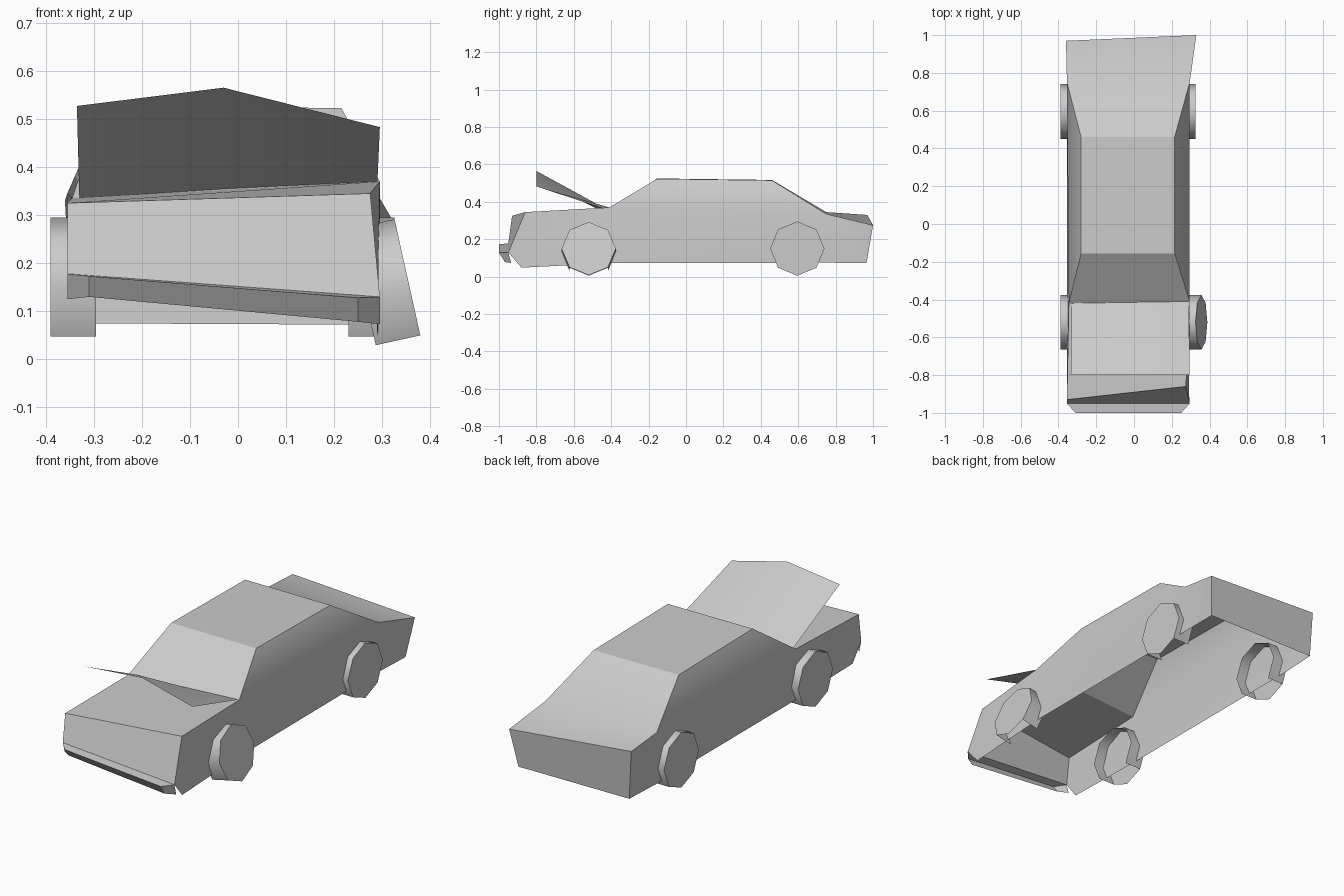
import bpy, bmesh, math
from mathutils import Vector, Matrix

if "Cube" in bpy.data.objects:
    bpy.data.objects.remove(bpy.data.objects["Cube"])


def make_object(name, verts, faces, angle):
    mesh = bpy.data.meshes.new(name)
    mesh.from_pydata(verts, [], faces)
    bm = bmesh.new()
    bm.from_mesh(mesh)
    bmesh.ops.recalc_face_normals(bm, faces=bm.faces)
    bm.to_mesh(mesh)
    bm.free()
    ob = bpy.data.objects.new(name, mesh)
    bpy.context.collection.objects.link(ob)
    bpy.ops.object.select_all(action='DESELECT')
    ob.select_set(True)
    bpy.context.view_layer.objects.active = ob
    bpy.ops.object.shade_smooth_by_angle(angle=math.radians(angle))
    return ob


# Body shell, open underneath: left/right point pairs running over the car
pairs = [
    ((-.355, -.95, .178), (.295, -.95, .13)),    # 0 grille bottom
    ((-.355, -.93, .325), (.275, -.86, .345)),   # 1 nose
    ((-.345, -.42, .335), (.295, -.41, .37)),    # 2 cowl
    ((-.28, -.155, .525), (.215, -.155, .523)),  # 3 roof front
    ((-.28, .46, .517), (.215, .46, .515)),      # 4 roof rear
    ((-.355, .75, .345), (.295, .75, .335)),     # 5 deck front
    ((-.36, .97, .33), (.33, 1.0, .275)),        # 6 tail
    ((-.345, .965, .075), (.30, .965, .072)),    # 7 tail bottom
    ((-.355, .75, .075), (.295, .75, .075)),     # 8 sill rear
    ((-.355, -.41, .075), (.295, -.41, .072)),   # 9 sill front
    ((-.355, -.88, .085), (.29, -.88, .048)),    # 10 fender bottom
]
verts = [p for pair in pairs for p in pair]
faces = [(2 * i, 2 * i + 1, 2 * i + 3, 2 * i + 2) for i in range(7)]
side_panels = [(0, 1, 2, 9, 10), (2, 3, 4, 5), (2, 5, 8, 9), (5, 6, 7, 8)]
for s in (0, 1):
    faces += [tuple(2 * i + s for i in panel) for panel in side_panels]
make_object("body_shell", verts, faces, 30)

# Crooked bumper with chamfered ends and a slanted face
top = [(-.355, -.95, .178), (-.31, -1, .173), (.25, -1, .128), (.295, -.95, .13)]
low = [(-.355, -.935, .125), (-.31, -.968, .13), (.25, -.968, .078), (.295, -.935, .073)]
make_object("front_bumper", top + low,
            [(0, 1, 5, 4), (1, 2, 6, 5), (2, 3, 7, 6), (0, 1, 2, 3)], 20)

# Sprung, creased hood sheet
hood = [(-.33, -.42, .335), (-.02, -.415, .355), (.29, -.41, .37),
        (-.335, -.8, .527), (-.03, -.8, .565), (.295, -.8, .483)]
make_object("bent_hood", hood, [(0, 1, 4, 3), (1, 2, 5, 4)], 40)


# Octagonal wheels: outer disc and a tread left open at the bottom
def wheel(name, side, x, y, tilt=0):
    r, width = .145, .095
    turn = Matrix.Rotation(math.radians(tilt), 3, 'Y')
    pts = []
    for depth in (0, -width * side):
        for i in range(8):
            a = -math.pi / 2 + i * math.pi / 4
            if depth and i == 0:
                a = -math.pi / 4   # inner bottom point does not exist
            p = turn @ Vector((depth, r * math.cos(a), r * math.sin(a)))
            pts.append(tuple(p + Vector((x, y, .15))))
    pts.pop(8)
    fs = [tuple(range(8))]
    fs += [(i, i + 1, i + 8, i + 7) for i in range(1, 7)]
    make_object(name, pts, fs, 50)


wheel("rear_left_wheel", -1, -.39, .595)
wheel("front_left_wheel", -1, -.39, -.52)
wheel("rear_right_wheel", 1, .325, .595)
wheel("front_right_wheel", 1, .357, -.52, -12.5)
